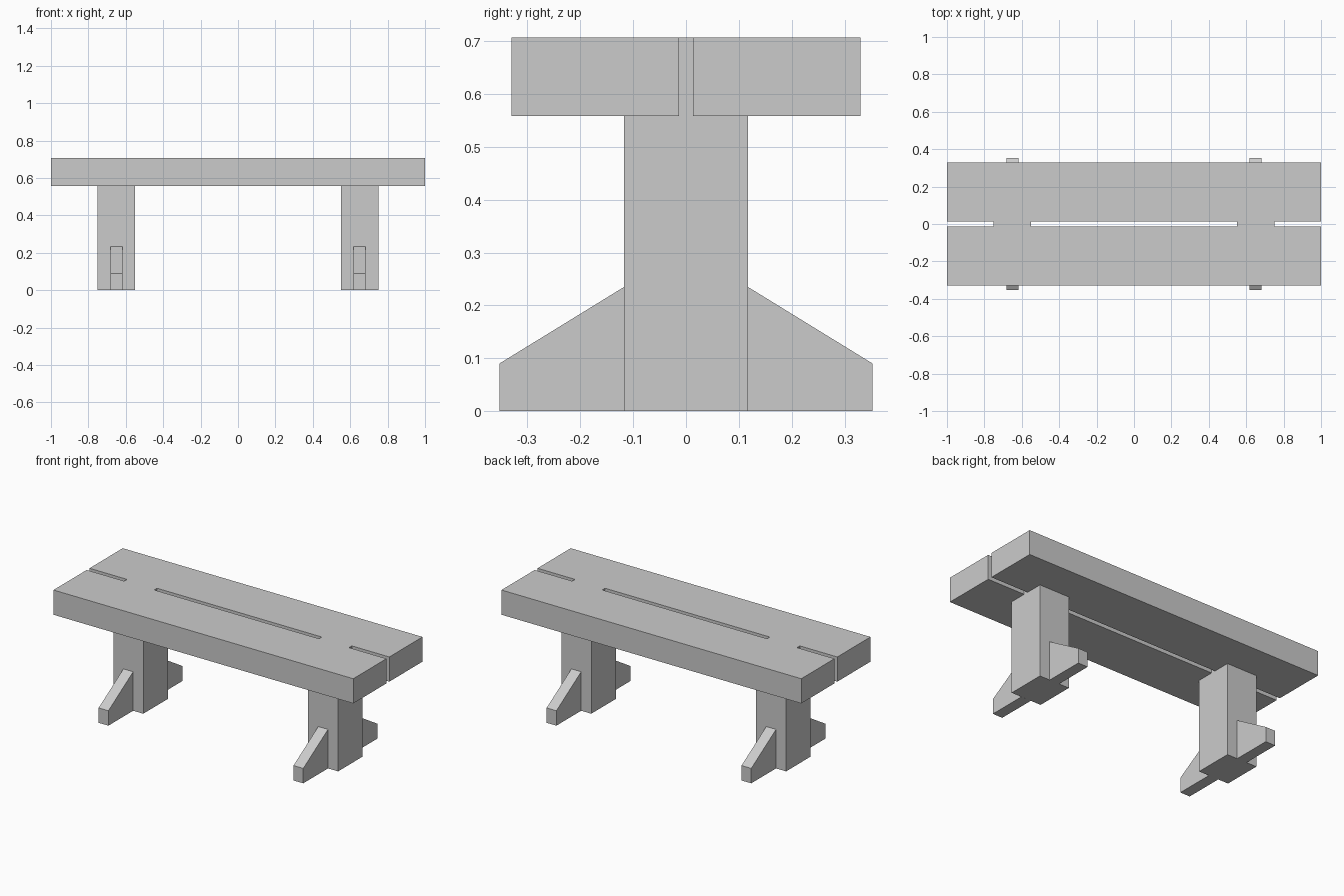
import bpy
import bmesh

if "Cube" in bpy.data.objects:
    bpy.data.objects.remove(bpy.data.objects["Cube"], do_unlink=True)

grey = bpy.data.materials.new("plain_grey")
grey.use_nodes = True
colour = (0.6, 0.6, 0.6, 1)
grey.diffuse_color = colour
grey.node_tree.nodes["Principled BSDF"].inputs["Base Color"].default_value = colour


def prism(name, profile, x_mid, width):
    """Extrude a (y, z) profile along x, centred on x_mid."""
    bm = bmesh.new()
    face = bm.faces.new([bm.verts.new((x_mid - width / 2, y, z)) for y, z in profile])
    side = bmesh.ops.extrude_face_region(bm, geom=[face])["geom"]
    moved = [v for v in side if isinstance(v, bmesh.types.BMVert)]
    bmesh.ops.translate(bm, verts=moved, vec=(width, 0, 0))
    bmesh.ops.recalc_face_normals(bm, faces=bm.faces)
    mesh = bpy.data.meshes.new(name)
    bm.to_mesh(mesh)
    bm.free()
    mesh.materials.append(grey)
    obj = bpy.data.objects.new(name, mesh)
    bpy.context.collection.objects.link(obj)
    return obj


TOP, UNDER = 0.707, 0.558      # seat heights
GAP, EDGE = 0.0135, 0.33       # half gap between planks, outer edge
POST = 0.117                   # half depth of a post
FOOT, TOE, HEEL = 0.353, 0.09, 0.235

# Two seat planks with a slot between them
for side, s in (("front", -1), ("back", 1)):
    prism(f"seat_plank_{side}",
          [(s * GAP, UNDER), (s * EDGE, UNDER), (s * EDGE, TOP), (s * GAP, TOP)], 0, 2)

for end, x in (("right", -0.65), ("left", 0.65)):
    # Post with a tongue that fills the slot flush with the seat
    half = [(POST, 0), (POST, UNDER), (GAP, UNDER), (GAP, TOP)]
    prism(f"post_{end}", half + [(-y, z) for y, z in reversed(half)], x, 0.2)
    # Sloped feet in front of and behind the post
    for side, s in (("front", -1), ("back", 1)):
        prism(f"foot_{side}_{end}",
              [(s * POST, 0), (s * FOOT, 0), (s * FOOT, TOE), (s * POST, HEEL)], x, 0.065)
